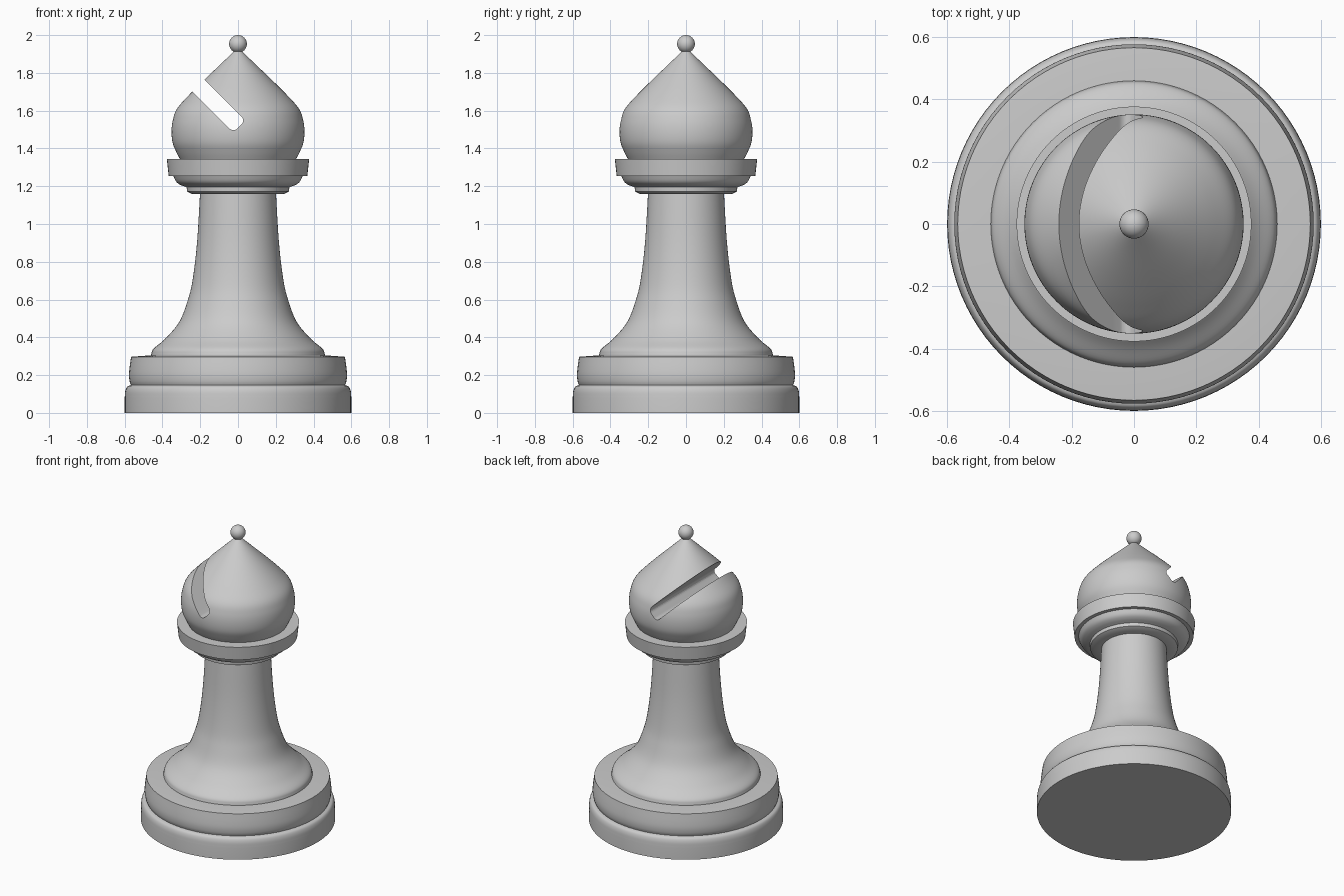
import bpy
import bmesh
import math
from mathutils import Matrix, Vector

cube = bpy.data.objects.get("Cube")
if cube:
    bpy.data.objects.remove(cube, do_unlink=True)

# One plain grey for the whole piece
grey = bpy.data.materials.new("light grey")
grey.use_nodes = True
GREY = (0.6, 0.6, 0.6, 1)
grey.diffuse_color = GREY
grey.node_tree.nodes["Principled BSDF"].inputs["Base Color"].default_value = GREY


def add_object(name, bm):
    bmesh.ops.recalc_face_normals(bm, faces=bm.faces)
    mesh = bpy.data.meshes.new(name)
    bm.to_mesh(mesh)
    bm.free()
    mesh.materials.append(grey)
    obj = bpy.data.objects.new(name, mesh)
    bpy.context.collection.objects.link(obj)
    return obj


def smooth(obj, angle=30):
    bpy.ops.object.select_all(action="DESELECT")
    obj.select_set(True)
    bpy.context.view_layer.objects.active = obj
    bpy.ops.object.shade_smooth_by_angle(angle=math.radians(angle))


def spline(points, steps=6):
    """Smooth curve through (radius, height) points."""
    p = [Vector(q) for q in points]
    p = [2 * p[0] - p[1]] + p + [2 * p[-1] - p[-2]]
    out = []
    for a, b, c, d in zip(p, p[1:], p[2:], p[3:]):
        for i in range(steps):
            t = i / steps
            out.append(0.5 * (2 * b + (c - a) * t + (2 * a - 5 * b + 4 * c - d) * t ** 2
                              + (3 * b - a - 3 * c + d) * t ** 3))
    return out + [p[-2]]


def lathe(name, *curves, sides=96):
    """Turn smooth curves, joined at sharp corners, into a closed solid."""
    profile = [q for curve in curves for q in (spline(curve) if len(curve) > 2 else map(Vector, curve))]
    bm = bmesh.new()
    rings = []
    for r, z in profile:
        rings.append([bm.verts.new((r * math.cos(a), r * math.sin(a), z))
                      for a in (math.tau * i / sides for i in range(sides))])
    for low, high in zip(rings, rings[1:]):
        for i in range(sides):
            j = (i + 1) % sides
            bm.faces.new((low[i], low[j], high[j], high[i]))
    bm.faces.new(rings[0][::-1])
    bm.faces.new(rings[-1])
    bmesh.ops.remove_doubles(bm, verts=bm.verts, dist=0.0005)
    obj = add_object(name, bm)
    smooth(obj)
    return obj


# Two-tier base
lathe("base",
      [(0.6, 0), (0.6, 0.08)],
      [(0.6, 0.08), (0.597, 0.115), (0.587, 0.138), (0.567, 0.147)],
      [(0.567, 0.147), (0.574, 0.168), (0.577, 0.2), (0.574, 0.24), (0.566, 0.297)],
      [(0.566, 0.297), (0.46, 0.305)])

# Flared stem
lathe("stem",
      [(0.46, 0.29), (0.46, 0.31)],
      [(0.46, 0.31), (0.447, 0.34), (0.386, 0.392), (0.312, 0.48), (0.268, 0.59),
       (0.241, 0.7), (0.217, 0.9), (0.2, 1.18)])

# Stepped moulding and collar under the head
lathe("collar_moulding",
      [(0.2, 1.16), (0.245, 1.16)],
      [(0.245, 1.16), (0.27, 1.172)],
      [(0.27, 1.172), (0.272, 1.195)],
      [(0.272, 1.195), (0.305, 1.207), (0.328, 1.225), (0.345, 1.26)])
lathe("collar", [(0.367, 1.254), (0.377, 1.344)])

# Pointed head
head = lathe("head",
             [(0.3, 1.33), (0.326, 1.38), (0.346, 1.43), (0.352, 1.49), (0.345, 1.55),
              (0.323, 1.61), (0.265, 1.677), (0.18, 1.762), (0.09, 1.848), (0.015, 1.92)],
             sides=128)

# Slanted slot with a rounded bottom, cut through the head
bm = bmesh.new()
bmesh.ops.create_cube(bm, size=1, matrix=Matrix.Diagonal((0.6, 1, 0.09, 1)))
ends = [e for e in bm.edges if abs(e.verts[0].co.y - e.verts[1].co.y) > 0.5 and e.verts[0].co.x > 0]
bmesh.ops.bevel(bm, geom=ends, offset=0.028, segments=6, profile=0.5, affect="EDGES")
cutter = add_object("slot_cutter", bm)
cutter.matrix_world = Matrix.Translation((-0.205, 0, 1.729)) @ Matrix.Rotation(math.radians(45), 4, "Y")
cutter.hide_render = True
cut = head.modifiers.new("slot", "BOOLEAN")
cut.operation = "DIFFERENCE"
cut.solver = "EXACT"
cut.object = cutter
bpy.context.view_layer.update()
bpy.context.view_layer.objects.active = head
bpy.ops.object.modifier_apply(modifier=cut.name)
bpy.data.objects.remove(cutter, do_unlink=True)
smooth(head)

# Ball on the tip
bm = bmesh.new()
bmesh.ops.create_uvsphere(bm, u_segments=32, v_segments=16, radius=0.047,
                          matrix=Matrix.Translation((0, 0, 1.953)))
smooth(add_object("tip_ball", bm))
